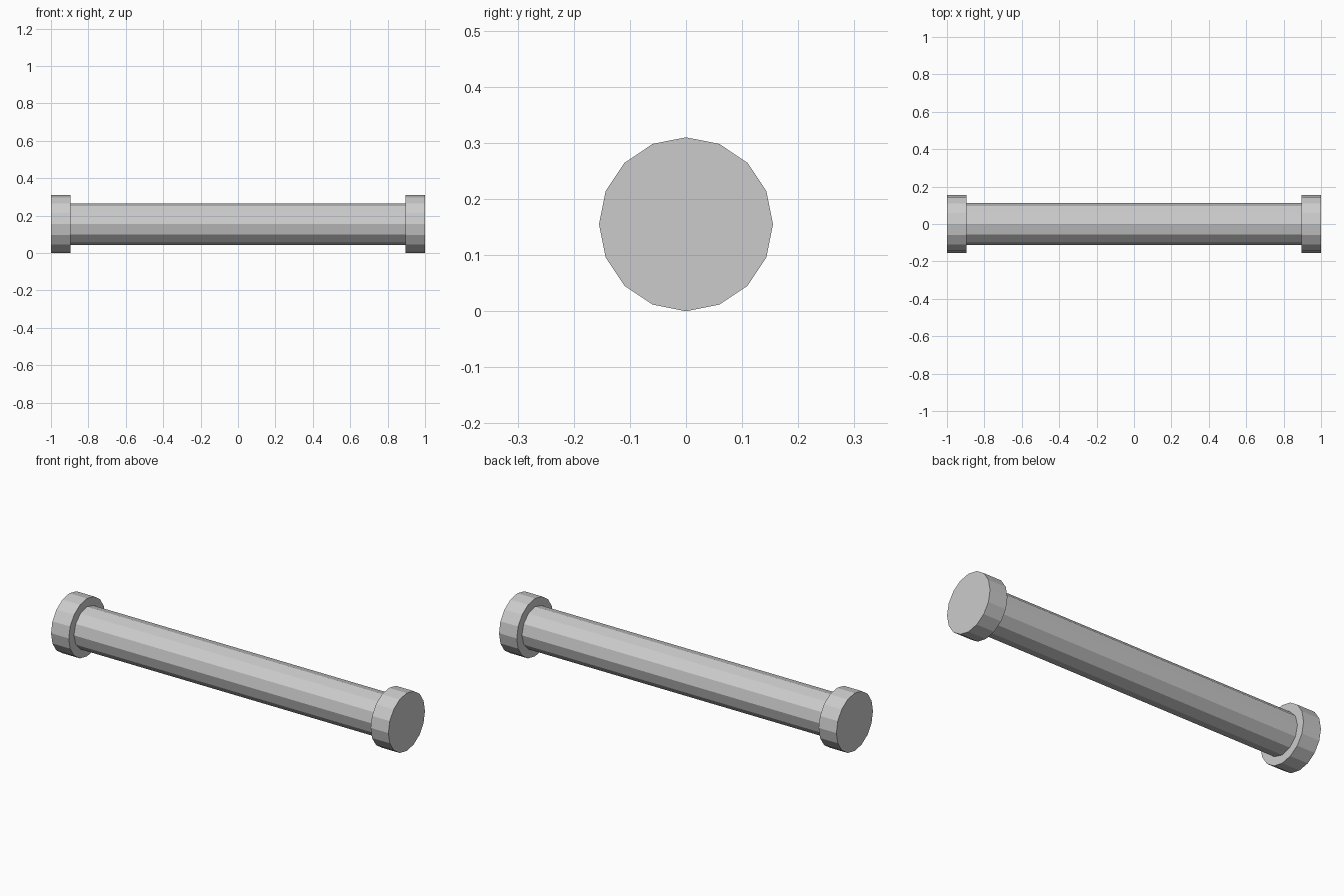
import bpy
from math import pi

if "Cube" in bpy.data.objects:
    bpy.data.objects.remove(bpy.data.objects["Cube"])

CAP_R, CAP_IN, CENTRE_Z = 0.155, 0.895, 0.155


def rod(name, x0, x1, radius, sides):
    """Flat-shaded closed cylinder lying along x."""
    bpy.ops.mesh.primitive_cylinder_add(
        vertices=sides, radius=radius, depth=x1 - x0,
        location=((x0 + x1) / 2, 0, CENTRE_Z), rotation=(0, pi / 2, 0))
    obj = bpy.context.object
    obj.name = name
    return obj


# Twelve-sided shaft between the caps
rod("shaft", -CAP_IN, CAP_IN, 0.111, 12)

# Sixteen-sided end caps
rod("left_cap", -1.0, -CAP_IN, CAP_R, 16)
rod("right_cap", CAP_IN, 1.0, CAP_R, 16)
